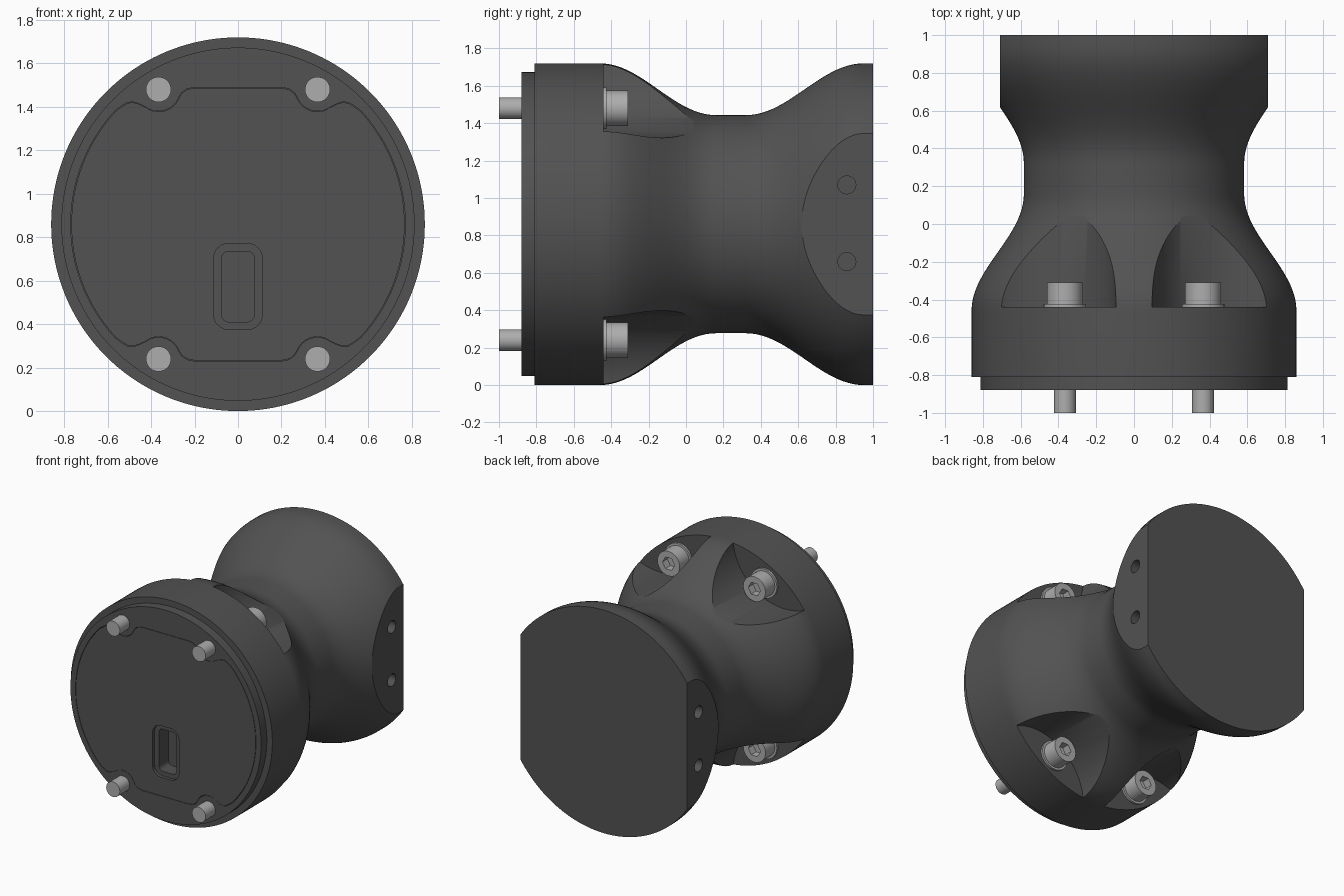
import bpy, bmesh
from math import sin, cos, pi, radians, atan2, hypot
from mathutils import Vector

if "Cube" in bpy.data.objects:
    bpy.data.objects.remove(bpy.data.objects["Cube"])

CZ = 0.86  # height of the main axis (runs along y)


def material(name, v):
    m = bpy.data.materials.new(name)
    m.diffuse_color = (v, v, v, 1)
    m.use_nodes = True
    m.node_tree.nodes["Principled BSDF"].inputs["Base Color"].default_value = m.diffuse_color
    return m


DARK = material("dark_shell", 0.085)
STEEL = material("light_metal", 0.42)


def finish(name, bm, mat=None):
    bmesh.ops.recalc_face_normals(bm, faces=bm.faces)
    me = bpy.data.meshes.new(name)
    bm.to_mesh(me)
    bm.free()
    ob = bpy.data.objects.new(name, me)
    bpy.context.collection.objects.link(ob)
    if mat:
        me.materials.append(mat)
    return ob


def lathe(name, profile, mat, n=96, at=(0, CZ)):
    """Revolve (y, radius) pairs about a y-parallel axis and cap both ends."""
    bm = bmesh.new()
    rings = [[bm.verts.new((at[0] + r * cos(2 * pi * i / n), y, at[1] + r * sin(2 * pi * i / n)))
              for i in range(n)] for y, r in profile]
    for a, b in zip(rings, rings[1:]):
        for i in range(n):
            j = (i + 1) % n
            bm.faces.new((a[i], a[j], b[j], b[i]))
    bm.faces.new(rings[0])
    bm.faces.new(rings[-1])
    return finish(name, bm, mat)


def prism(name, pts, d0, d1, axis="y", mat=None):
    """Extrude an outline along y (points x,z) or along x (points y,z)."""
    bm = bmesh.new()
    place = (lambda p, d: (p[0], d, p[1])) if axis == "y" else (lambda p, d: (d, p[0], p[1]))
    f = bm.faces.new([bm.verts.new(place(p, d0)) for p in pts])
    new = bmesh.ops.extrude_face_region(bm, geom=[f])["geom"]
    shift = Vector((0, d1 - d0, 0) if axis == "y" else (d1 - d0, 0, 0))
    bmesh.ops.translate(bm, vec=shift, verts=[v for v in new if isinstance(v, bmesh.types.BMVert)])
    return finish(name, bm, mat)


def circle(cx, cz, r, n=48):
    return [(cx + r * cos(2 * pi * i / n), cz + r * sin(2 * pi * i / n)) for i in range(n)]


def rounded(hw, z0, z1, r, n=8):
    pts = []
    for k, (x, z) in enumerate([(hw - r, z1 - r), (r - hw, z1 - r), (r - hw, z0 + r), (hw - r, z0 + r)]):
        for i in range(n + 1):
            a = pi / 2 * (k + i / n)
            pts.append((x + r * cos(a), z + r * sin(a)))
    return pts


def cut(ob, cutter, keep=False):
    m = ob.modifiers.new("cut", "BOOLEAN")
    m.operation, m.solver, m.object = "DIFFERENCE", "EXACT", cutter
    bpy.context.view_layer.objects.active = ob
    bpy.ops.object.modifier_apply(modifier=m.name)
    if not keep:
        bpy.data.objects.remove(cutter)


def smooth(ob, angle=28):
    bpy.ops.object.select_all(action="DESELECT")
    ob.select_set(True)
    bpy.context.view_layer.objects.active = ob
    bpy.ops.object.shade_smooth_by_angle(angle=radians(angle))


def wave(y0, r0, y1, r1, n=22):
    return [(y0 + (y1 - y0) * i / n, r0 + (r1 - r0) * (1 - cos(pi * i / n)) / 2) for i in range(n + 1)]


# Waisted body with a stepped front rim
body = lathe("body", [(-0.88, 0.813), (-0.81, 0.813), (-0.81, 0.86)]
             + wave(-0.46, 0.86, 0.16, 0.583) + wave(0.32, 0.583, 0.95, 0.86) + [(1.0, 0.86)],
             DARK, 160)

# Side flats at the back, each with two drilled holes
for s in (-1, 1):
    cut(body, prism("flat_cutter", [(0.4, -0.2), (1.2, -0.2), (1.2, 2), (0.4, 2)], s * 0.71, s * 1.1, "x"))
    for z in (0.66, 1.07):
        cut(body, prism("hole_cutter", circle(0.86, z, 0.048, 32), s * 0.55, s * 0.8, "x"))

# Scooped screw pockets
SX, SZ = 0.366, 0.62
corners = [(sx, sz) for sx in (-1, 1) for sz in (-1, 1)]
for sx, sz in corners:
    k = 1.046 / hypot(SX, SZ)
    cut(body, prism("pocket_cutter", circle(sx * SX * k, CZ + sz * SZ * k, 0.439, 96), -0.44, 0.22))


# Front cover outline: a disc with flat top and bottom, notched around the screws
def cover_outline(shrink):
    q = [(0.2, 0.63), (0.235, 0.623), (0.26, 0.605)]
    q += [(SX + 0.1 * cos(radians(a)), SZ + 0.1 * sin(radians(a))) for a in range(200, 316, 12)]
    q += [(0.46, 0.556), (0.485, 0.563), (0.51, 0.56), (0.535, 0.545)]
    a0 = atan2(0.52, 0.565)
    q += [(0.77 * cos(a0 * (1 - i / 16)), 0.77 * sin(a0 * (1 - i / 16))) for i in range(16)]
    right = q + [(0.77, 0)] + [(x, -z) for x, z in reversed(q)]
    full = right + [(-x, z) for x, z in reversed(right) if True]
    return [(x * shrink, CZ + z * shrink) for x, z in full]


cut(body, prism("cover_seat_cutter", cover_outline(1.0), -0.95, -0.84))
cover = prism("front_cover", cover_outline(0.996), -0.88, -0.84, mat=DARK)

# Stepped slot in the cover
cut(cover, prism("slot_rim_cutter", rounded(0.112, 0.375, 0.772, 0.07), -0.95, -0.855))
slot = prism("slot_cutter", rounded(0.076, 0.41, 0.735, 0.035), -0.95, -0.74)
cut(cover, slot, keep=True)
cut(body, slot)
smooth(body)
smooth(cover)

# Socket-head screws with washers
for i, (sx, sz) in enumerate(corners, 1):
    x, z = sx * SX, CZ + sz * SZ
    screw = lathe(f"screw_{i}", [(-1, 0.058), (-0.43, 0.058), (-0.43, 0.095), (-0.31, 0.095)],
                  STEEL, 40, (x, z))
    cut(screw, prism("hex_cutter", circle(x, z, 0.052, 6), -0.37, -0.2))
    washer = lathe(f"washer_{i}", [(-0.44, 0.112), (-0.424, 0.112)], STEEL, 40, (x, z))
    smooth(screw)
    smooth(washer)
